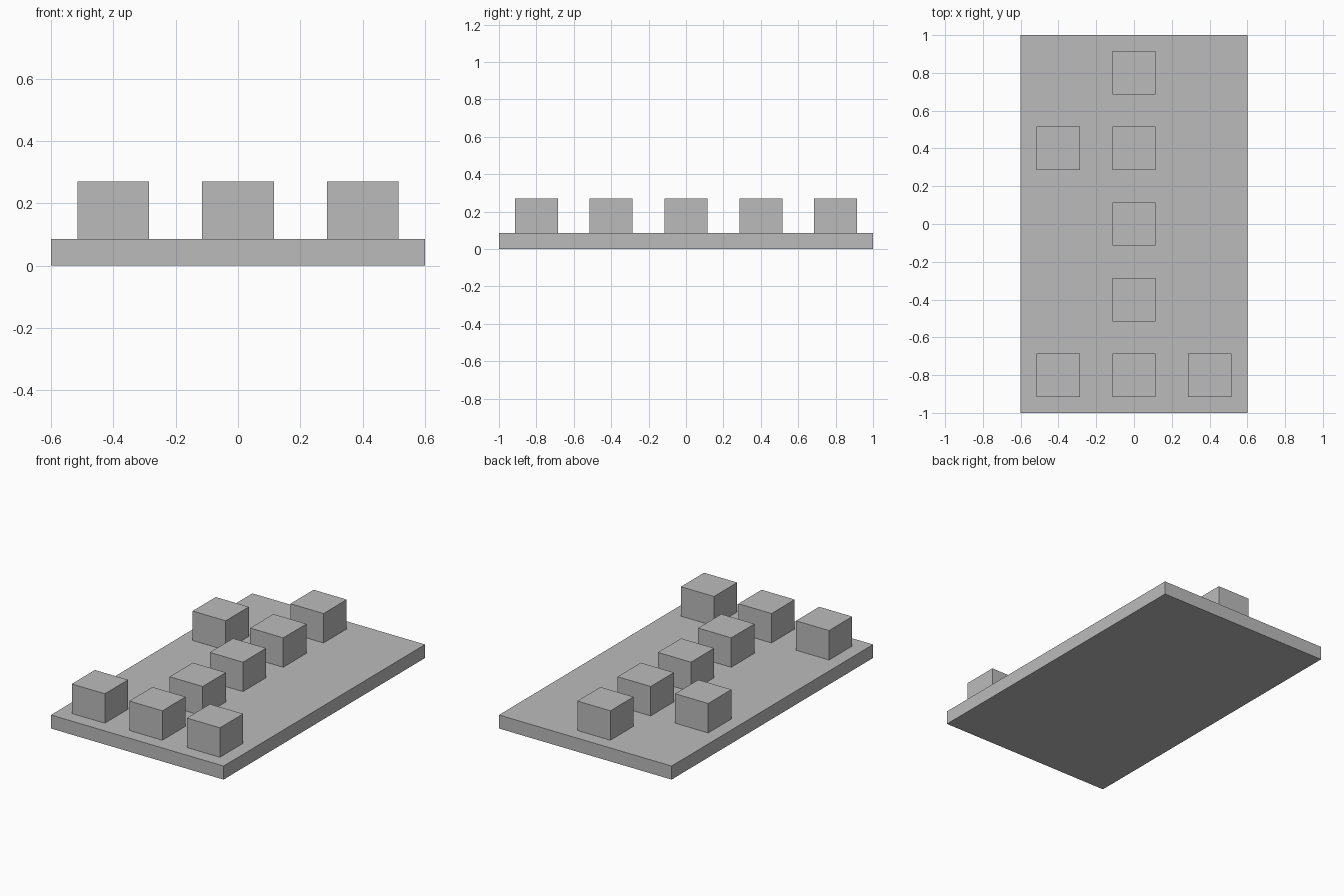
import bpy

cube = bpy.data.objects.get("Cube")
if cube:
    bpy.data.objects.remove(cube, do_unlink=True)

# Single grey material
grey = bpy.data.materials.new("grey")
grey.use_nodes = True
colour = (0.5, 0.5, 0.5, 1)
grey.diffuse_color = colour
grey.node_tree.nodes["Principled BSDF"].inputs["Base Color"].default_value = colour


def box(name, x, y, bottom, top, width, depth):
    bpy.ops.mesh.primitive_cube_add(size=1, location=(x, y, (bottom + top) / 2))
    obj = bpy.context.object
    obj.name = name
    obj.scale = (width, depth, top - bottom)
    bpy.ops.object.transform_apply(location=False, rotation=False, scale=True)
    obj.data.materials.append(grey)
    return obj


# Base plate
PLATE_TOP, BLOCK_TOP = 0.085, 0.27
box("base_plate", 0, 0, 0, PLATE_TOP, 1.2, 2)

# Raised blocks on a square grid, listed from the back row to the front row
PITCH, SIDE = 0.4, 0.23
PATTERN = [".#.", "##.", ".#.", ".#.", "###"]
for row, line in enumerate(PATTERN):
    for column, mark in enumerate(line):
        if mark == "#":
            box(f"block_row_{row}_column_{column}", (column - 1) * PITCH,
                (2 - row) * PITCH, PLATE_TOP, BLOCK_TOP, SIDE, SIDE)
